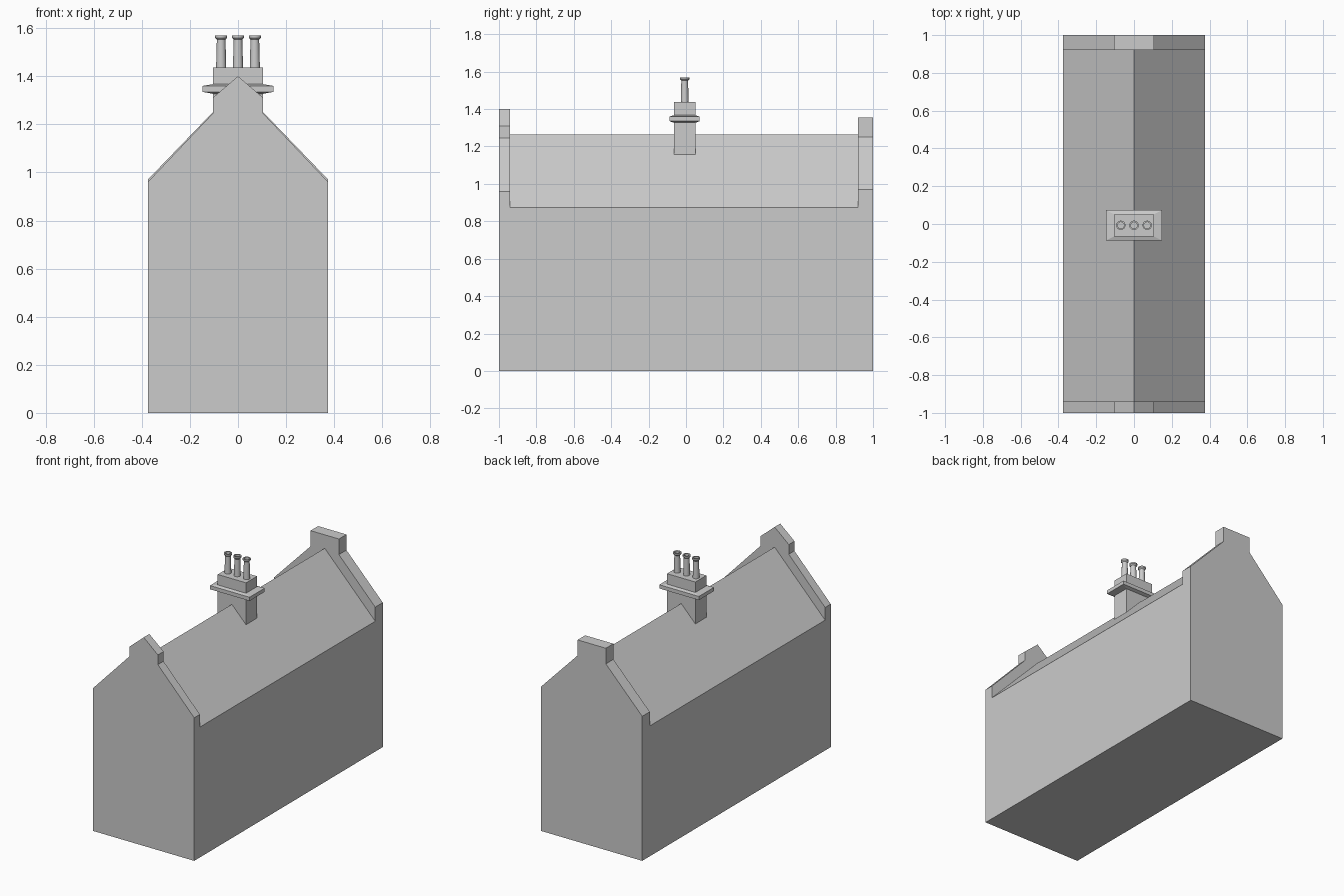
import bpy, bmesh
from math import sin, cos, pi

if "Cube" in bpy.data.objects:
    bpy.data.objects.remove(bpy.data.objects["Cube"])


def make_object(name, bm):
    bmesh.ops.recalc_face_normals(bm, faces=bm.faces)
    mesh = bpy.data.meshes.new(name)
    bm.to_mesh(mesh)
    bm.free()
    obj = bpy.data.objects.new(name, mesh)
    bpy.context.collection.objects.link(obj)
    return obj


def loft(name, rings, caps=True):
    """Skin a list of equal-length closed rings of points."""
    bm = bmesh.new()
    vs = [[bm.verts.new(p) for p in ring] for ring in rings]
    n = len(vs[0])
    for a, b in zip(vs, vs[1:]):
        for i in range(n):
            j = (i + 1) % n
            bm.faces.new((a[i], a[j], b[j], b[i]))
    if caps:
        bm.faces.new(vs[0])
        bm.faces.new(vs[-1])
    return make_object(name, bm)


def prism(name, half, y0, y1, caps=True):
    """Mirror a right-hand (x, z) half profile and extrude it along y."""
    outline = half + [(-x, z) for x, z in reversed(half) if x > 0]
    return loft(name, [[(x, y, z) for x, z in outline] for y in (y0, y1)], caps)


W = 0.375      # half width of the house
S = 0.105      # half width of the gable tops and chimney
CY = -0.007    # chimney centre in y

# House walls and pitched roof, open where the gables close it
prism("house_body", [(W, 0), (W, 0.875), (0, 1.265)], -0.94, 0.92, caps=False)

# Raised end gables: pointed at the front, flat-topped at the back
prism("front_gable", [(W, 0), (W, 0.96), (S, 1.245), (S, 1.31), (0, 1.40)], -1, -0.94)
prism("back_gable", [(W, 0), (W, 0.97), (S, 1.25), (S, 1.355)], 0.92, 1)


# Chimney stack with a projecting band, as stacked rectangles
def rect(hx, hy, z):
    return [(sx * hx, CY + sy * hy, z) for sx, sy in ((-1, -1), (1, -1), (1, 1), (-1, 1))]


loft("chimney_stack", [rect(S, 0.058, 1.155), rect(S, 0.058, 1.327),
                       rect(0.147, 0.08, 1.335), rect(0.147, 0.08, 1.36),
                       rect(S, 0.058, 1.367), rect(S, 0.058, 1.437)])

# Three chimney pots with flared rims and recessed tops
POT = [(0.021, 1.437), (0.018, 1.552), (0.025, 1.56), (0.025, 1.57),
       (0.017, 1.57), (0.017, 1.55)]
SIDES = 16
for k, px in enumerate((-0.07, 0, 0.07)):
    pot = loft(f"chimney_pot_{k + 1}",
               [[(px + r * cos(2 * pi * i / SIDES), CY + r * sin(2 * pi * i / SIDES), z)
                 for i in range(SIDES)] for r, z in POT])
    bpy.ops.object.select_all(action='DESELECT')
    pot.select_set(True)
    bpy.context.view_layer.objects.active = pot
    bpy.ops.object.shade_smooth_by_angle()
